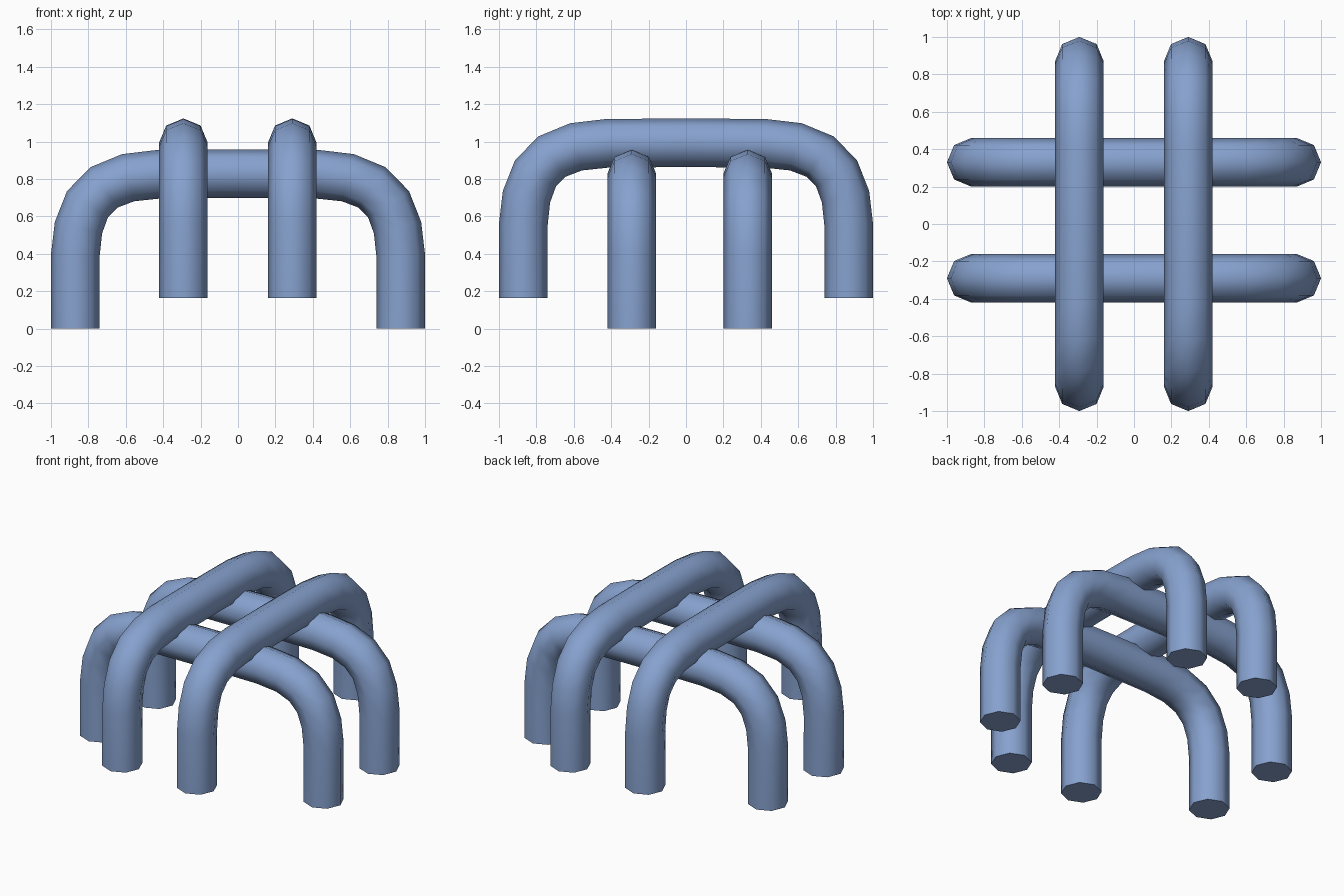
import bpy, bmesh, math
from mathutils import Vector

if "Cube" in bpy.data.objects:
    bpy.data.objects.remove(bpy.data.objects["Cube"])

RADIUS = 0.13
SIDES = 8

blue = bpy.data.materials.new("steel blue")
blue.diffuse_color = (0.242, 0.361, 0.624, 1)
blue.use_nodes = True
blue.node_tree.nodes["Principled BSDF"].inputs["Base Color"].default_value = blue.diffuse_color

# Half of the arch centreline: (distance along span, height)
half = [(-0.87, 0.0), (-0.87, 0.39), (-0.853, 0.54), (-0.805, 0.665),
        (-0.717, 0.755), (-0.588, 0.807), (-0.42, 0.826)]
path = half + [(0.0, 0.829)] + [(-u, z) for u, z in reversed(half)]


def arch(name, along, offset, lift):
    """Sweep an octagon along the arch path; along is 'x' or 'y'."""
    span = Vector((1, 0, 0)) if along == 'x' else Vector((0, 1, 0))
    side = Vector((0, 1, 0)) if along == 'x' else Vector((1, 0, 0))
    up = Vector((0, 0, 1))
    pts = [Vector(p) for p in path]
    bm = bmesh.new()
    rings = []
    for i, p in enumerate(pts):
        # tangent bisects the neighbouring segments
        t = Vector((0, 0))
        if i > 0:
            t += (p - pts[i - 1]).normalized()
        if i < len(pts) - 1:
            t += (pts[i + 1] - p).normalized()
        t.normalize()
        normal = span * -t.y + up * t.x
        centre = span * p.x + up * (p.y + lift) + side * offset
        ring = []
        for k in range(SIDES):
            a = math.tau * k / SIDES
            ring.append(bm.verts.new(
                centre + RADIUS * (normal * math.cos(a) + side * math.sin(a))))
        rings.append(ring)
    for a, b in zip(rings, rings[1:]):
        for k in range(SIDES):
            n = (k + 1) % SIDES
            bm.faces.new((a[k], a[n], b[n], b[k]))
    bm.faces.new(rings[0])
    bm.faces.new(rings[-1])
    bmesh.ops.recalc_face_normals(bm, faces=bm.faces)
    mesh = bpy.data.meshes.new(name)
    bm.to_mesh(mesh)
    bm.free()
    mesh.materials.append(blue)
    obj = bpy.data.objects.new(name, mesh)
    bpy.context.collection.objects.link(obj)
    # smooth tube walls, sharp cut ends
    bpy.ops.object.select_all(action='DESELECT')
    obj.select_set(True)
    bpy.context.view_layer.objects.active = obj
    bpy.ops.object.shade_smooth_by_angle(angle=math.radians(60))


# Lower pair runs left-right, upper pair crosses over it front-back
arch("lower_arch_front", 'x', -0.29, 0.0)
arch("lower_arch_back", 'x', 0.33, 0.0)
arch("upper_arch_left", 'y', -0.292, 0.165)
arch("upper_arch_right", 'y', 0.29, 0.165)
